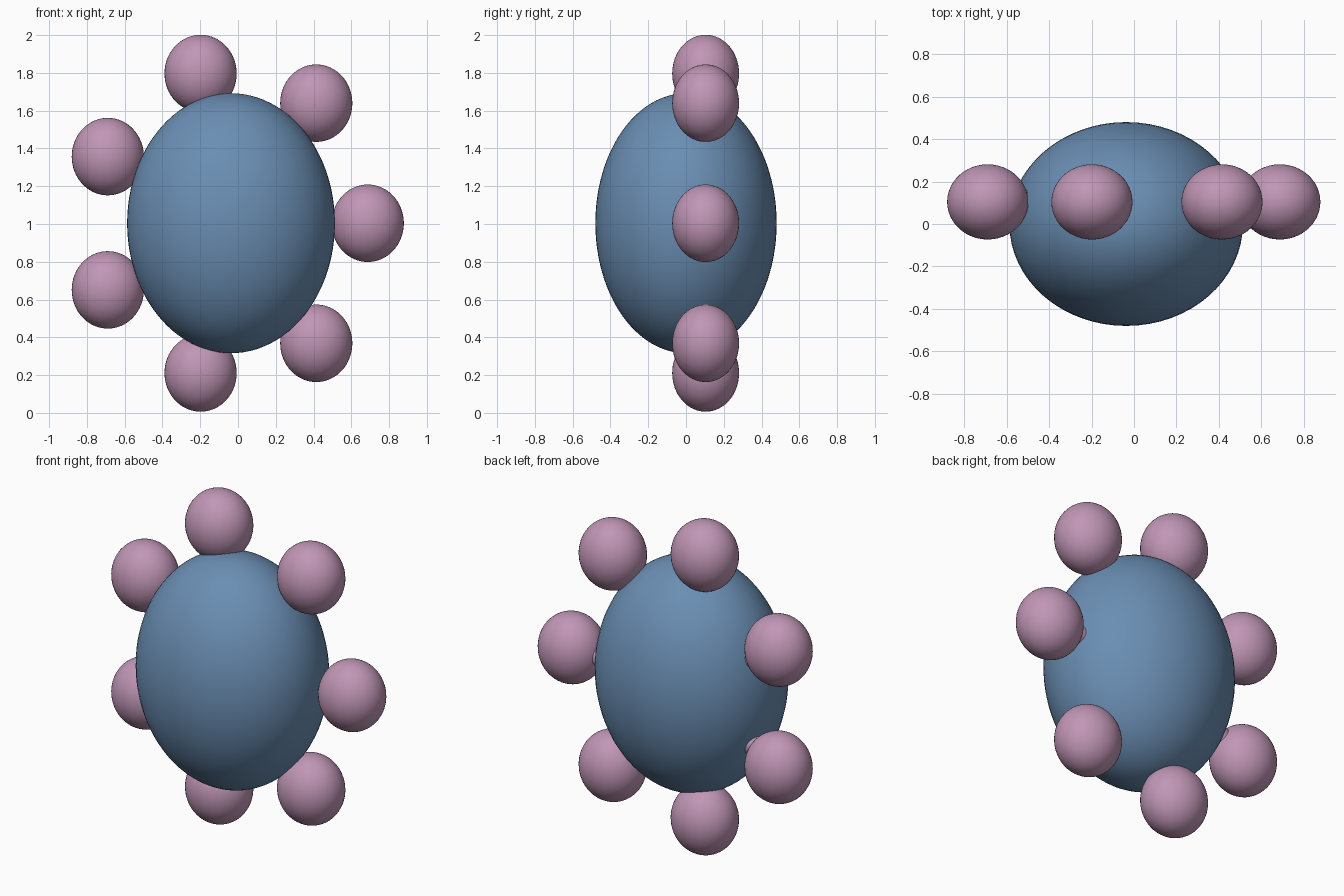
import bpy, math
from mathutils import Vector

if "Cube" in bpy.data.objects:
    bpy.data.objects.remove(bpy.data.objects["Cube"])


def material(name, rgb):
    m = bpy.data.materials.new(name)
    m.diffuse_color = (*rgb, 1)
    m.use_nodes = True
    m.node_tree.nodes["Principled BSDF"].inputs["Base Color"].default_value = m.diffuse_color
    return m


blue = material("steel blue", (0.145, 0.27, 0.45))
pink = material("dusty pink", (0.53, 0.305, 0.465))


def finish(name, mat):
    ob = bpy.context.object
    ob.name = name
    ob.data.materials.append(mat)
    bpy.ops.object.shade_smooth_by_angle()
    return ob


def ellipsoid(name, loc, radii, mat, segments=48, rings=32):
    bpy.ops.mesh.primitive_uv_sphere_add(segments=segments, ring_count=rings, location=loc)
    bpy.context.object.scale = radii
    bpy.ops.object.transform_apply(location=False, rotation=False, scale=True)
    return finish(name, mat)


def rod(name, a, b, radius, mat):
    d = b - a
    bpy.ops.mesh.primitive_cylinder_add(vertices=24, radius=radius, depth=d.length,
                                        location=(a + b) / 2,
                                        rotation=d.to_track_quat('Z', 'Y').to_euler())
    return finish(name, mat)


# Central egg-shaped body
cx, cz = -0.037, 1.004
ellipsoid("body", (cx, 0, cz), (0.55, 0.48, 0.688), blue, 64, 48)

# Ring of seven balls, each joined to the body by a short stem
for i in range(7):
    t = math.tau * i / 7
    ball = Vector((cx + 0.724 * math.cos(t), 0.104, cz + 0.813 * math.sin(t)))
    ellipsoid(f"ball_{i + 1}", ball, (0.191, 0.177, 0.205), pink)
    inner = ball.lerp(Vector((cx, 0.104, cz)), 0.42)
    rod(f"stem_{i + 1}", ball, inner, 0.06, pink)
